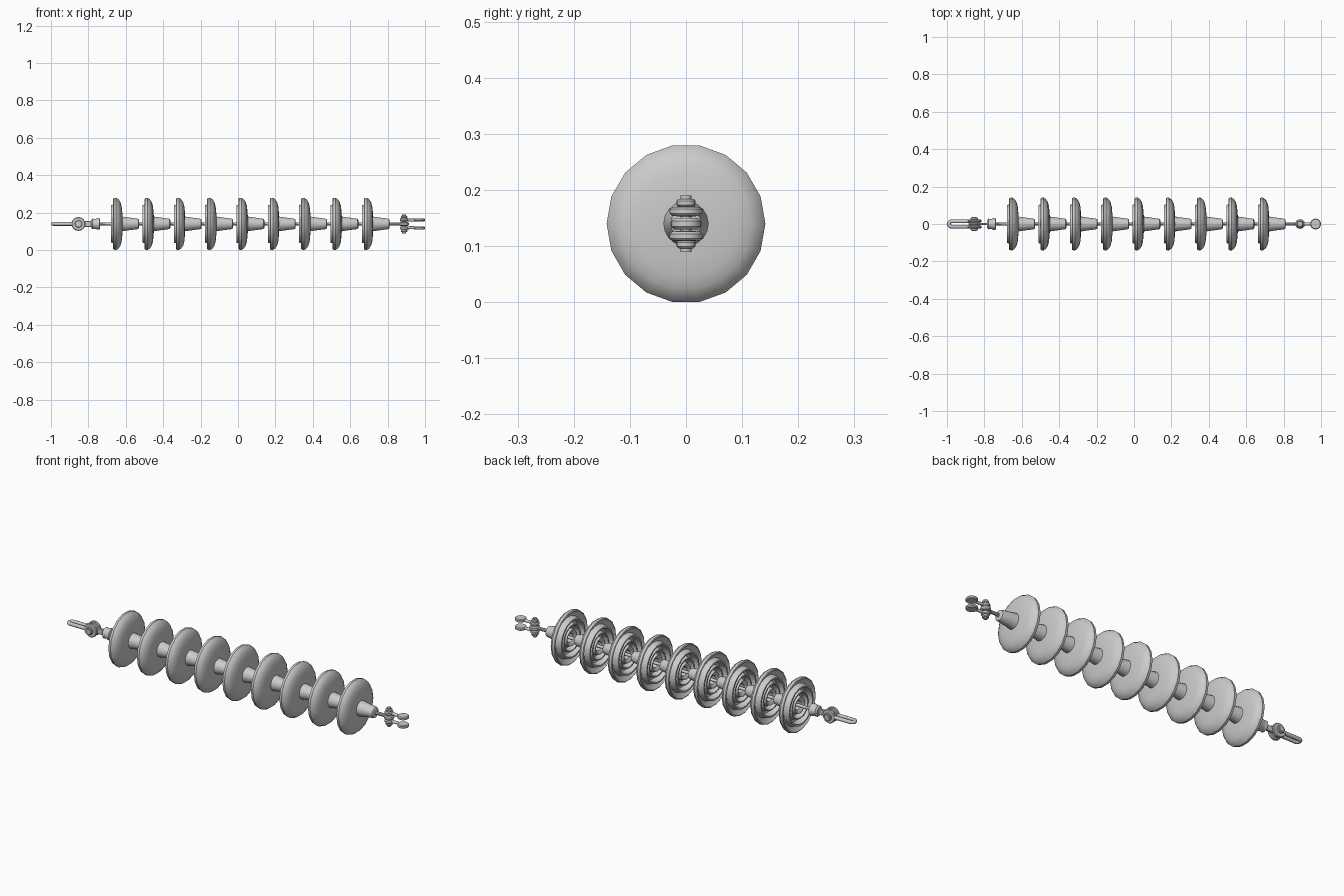
import bpy, bmesh, math
from mathutils import Matrix, Vector

if "Cube" in bpy.data.objects:
    bpy.data.objects.remove(bpy.data.objects["Cube"])

ZC = 0.14          # height of the string axis
SIDES = 18
PITCH = 0.1675


def finish(bm, name):
    bmesh.ops.remove_doubles(bm, verts=bm.verts, dist=1e-5)
    bmesh.ops.recalc_face_normals(bm, faces=bm.faces)
    for f in bm.faces:
        f.smooth = True
    me = bpy.data.meshes.new(name)
    bm.to_mesh(me)
    bm.free()
    me.set_sharp_from_angle(angle=math.radians(35))
    ob = bpy.data.objects.new(name, me)
    bpy.context.collection.objects.link(ob)
    return ob


def lathe(name, profile, centre=(0, 0, ZC), axis='X', sides=SIDES):
    """Turn (position along axis, radius) points around an axis."""
    bm = bmesh.new()
    pts = [(profile[0][0], 0)] + list(profile) + [(profile[-1][0], 0)]
    rings = []
    for a, r in pts:
        ring = []
        for i in range(sides):
            t = 2 * math.pi * i / sides
            c, s = r * math.cos(t), r * math.sin(t)
            p = {'X': (a, c, s), 'Y': (c, a, s), 'Z': (c, s, a)}[axis]
            ring.append(bm.verts.new(Vector(p) + Vector(centre)))
        rings.append(ring)
    for k in range(len(rings) - 1):
        for i in range(sides):
            j = (i + 1) % sides
            bm.faces.new((rings[k][i], rings[k][j], rings[k + 1][j], rings[k + 1][i]))
    return finish(bm, name)


def disc(name, centre, axis, r, half):
    """Thick plate with rounded edge."""
    b = half * 0.5
    return lathe(name, [(-half, r - b), (-half + b, r), (half - b, r), (half, r - b)],
                 centre, axis, 16)


def box(name, centre, size):
    bm = bmesh.new()
    bmesh.ops.create_cube(bm, size=1, matrix=Matrix.Translation(centre) @ Matrix.Diagonal((*size, 1)))
    bmesh.ops.bevel(bm, geom=bm.edges[:], offset=min(size) * 0.25, segments=1, affect='EDGES')
    return finish(bm, name)


def bar(name, pts, r):
    cu = bpy.data.curves.new(name, 'CURVE')
    cu.dimensions = '3D'
    cu.bevel_depth, cu.bevel_resolution, cu.use_fill_caps = r, 2, True
    sp = cu.splines.new('POLY')
    sp.points.add(len(pts) - 1)
    for p, co in zip(sp.points, pts):
        p.co = (*co, 1)
    sp.use_smooth = True
    ob = bpy.data.objects.new(name, cu)
    bpy.context.collection.objects.link(ob)
    bpy.ops.object.select_all(action='DESELECT')
    ob.select_set(True)
    bpy.context.view_layer.objects.active = ob
    bpy.ops.object.convert(target='MESH')
    return ob


# Ribbed bell shell: underside from the centre out, then over the dome
SHELL = [(0.045, 0.018), (0.02, 0.024), (0.012, 0.034), (0.010, 0.042), (0.036, 0.048),
         (0.036, 0.058), (0.008, 0.064), (0.008, 0.070), (0.036, 0.076), (0.034, 0.088),
         (0.001, 0.094), (0.001, 0.102), (0.030, 0.109), (0.026, 0.120), (0.012, 0.135),
         (0.015, 0.140), (0.028, 0.1415), (0.041, 0.133), (0.051, 0.117), (0.057, 0.095),
         (0.060, 0.065), (0.062, 0.035)]
CAP = [(0.056, 0.041), (0.066, 0.039), (0.100, 0.034), (0.138, 0.029), (0.146, 0.027),
       (0.150, 0.020)]

# Nine insulator units: shell, metal cap, connecting pin
for n in range(9):
    x = -0.679 + n * PITCH
    lathe(f"insulator_shell_{n + 1}", SHELL, (x, 0, ZC))
    lathe(f"insulator_cap_{n + 1}", CAP, (x, 0, ZC))
    start = -0.07 if n == 0 else -0.03
    lathe(f"insulator_pin_{n + 1}", [(start, 0.008), (0.03, 0.008), (0.05, 0.014)],
          (x, 0, ZC), sides=10)

# Left end: socket with flat tongue
lathe("socket", [(-0.785, 0.020), (-0.778, 0.029), (-0.765, 0.026), (-0.752, 0.031),
                 (-0.741, 0.031), (-0.738, 0.024)])
box("socket_tongue", (-0.81, 0, ZC), (0.07, 0.013, 0.032))
disc("tongue_eye", (-0.853, 0, ZC), 'Y', 0.030, 0.008)

# Left shackle: U bar lying flat, eyes and cross bolt
R = 0.014
arc = [(-0.976 - R * math.sin(t), R * math.cos(t), ZC)
       for t in [math.pi * i / 8 for i in range(9)]]
bar("left_shackle", [(-0.86, R, ZC)] + arc + [(-0.86, -R, ZC)], 0.010)
for s, side in ((1, "back"), (-1, "front")):
    disc(f"left_shackle_eye_{side}", (-0.853, s * 0.016, ZC), 'Y', 0.037, 0.007)
    disc(f"left_bolt_head_{side}", (-0.853, s * 0.028, ZC), 'Y', 0.020, 0.006)
lathe("left_bolt", [(-0.037, 0.012), (0.037, 0.012)], (-0.853, 0, ZC), 'Y', 12)

# Right end: ball pin with flat eye
lathe("right_link_rod", [(0.80, 0.009), (0.88, 0.009)], sides=10)
disc("right_link_eye", (0.888, 0, ZC), 'Z', 0.026, 0.010)

# Right clevis: two straps with round pads, joined by an upright bolt
for s, side in ((1, "upper"), (-1, "lower")):
    z = ZC + s * 0.022
    disc(f"clevis_ear_{side}", (0.888, 0, z), 'Z', 0.022, 0.009)
    bar(f"clevis_strap_{side}", [(0.885, 0, z), (0.93, 0, z - s * 0.002), (0.97, 0, z)], 0.008)
    disc(f"clevis_pad_{side}", (0.971, 0, z), 'Z', 0.029, 0.008)
    disc(f"right_bolt_head_{side}", (0.888, 0, ZC + s * 0.037), 'Z', 0.017, 0.007)
lathe("right_bolt", [(-0.050, 0.010), (0.050, 0.010)], (0.888, 0, ZC), 'Z', 12)
